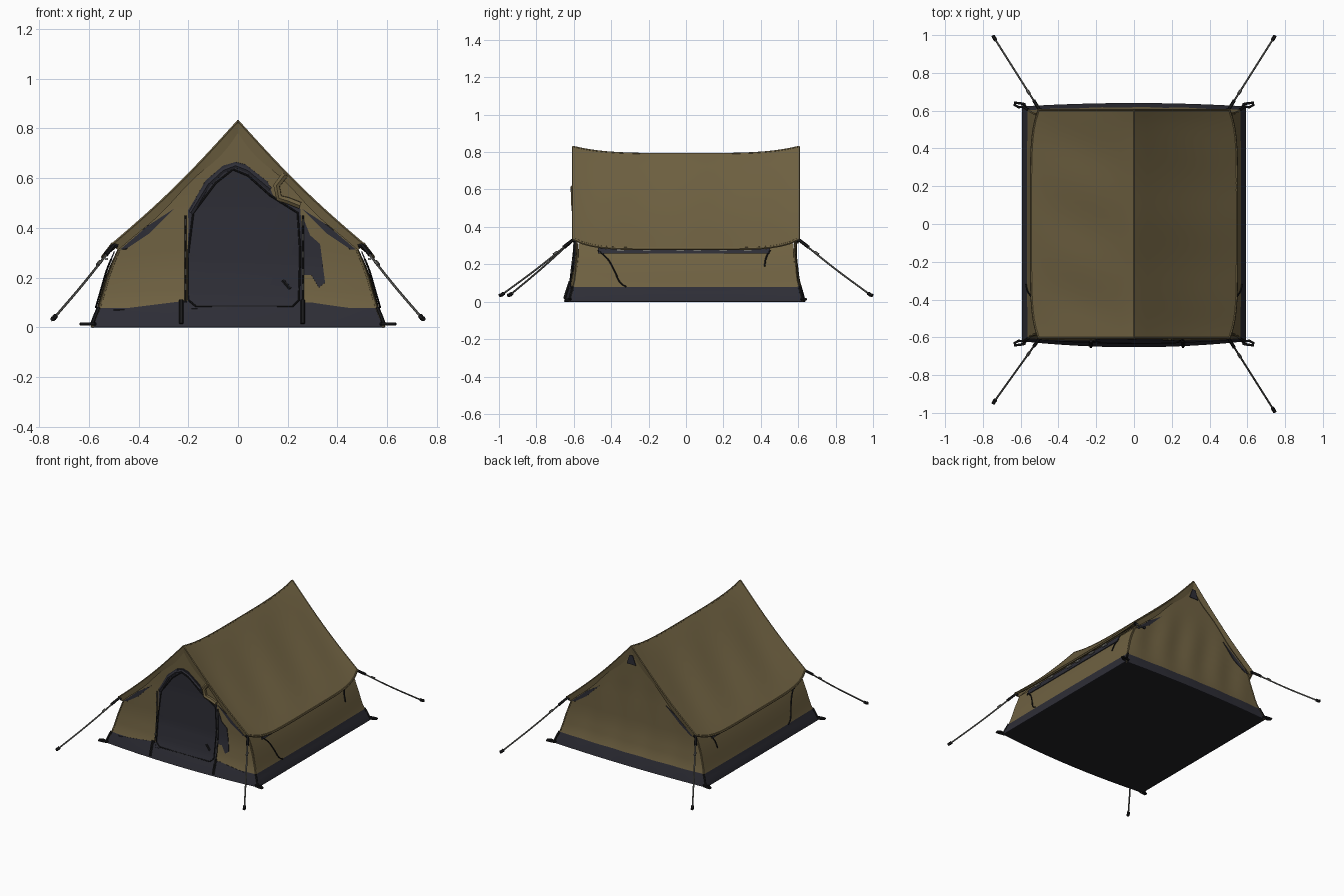
import bpy, bmesh, math
from mathutils import Vector

if "Cube" in bpy.data.objects:
    bpy.data.objects.remove(bpy.data.objects["Cube"])


def mat(name, c):
    m = bpy.data.materials.new(name)
    m.diffuse_color = (*c, 1)
    m.use_nodes = True
    m.node_tree.nodes["Principled BSDF"].inputs["Base Color"].default_value = m.diffuse_color
    return m


OLIVE = mat("olive_canvas", (0.160, 0.121, 0.054))
DARK = mat("dark_groundsheet", (0.027, 0.027, 0.037))
BLACK = mat("black_webbing", (0.010, 0.010, 0.011))
UNDER = mat("floor_black", (0.016, 0.016, 0.018))
GREY = mat("grey_cord", (0.13, 0.13, 0.12))
PALE = mat("pale_toggle", (0.42, 0.42, 0.40))


def lerp(tab, z):
    for (a, p), (b, q) in zip(tab, tab[1:]):
        if z <= b:
            return p + (q - p) * (z - a) / (b - a)
    return tab[-1][1]


def half_width(z):
    return lerp([(0, .59), (.02, .585), (.08, .56), (.14, .542), (.22, .52), (.31, .483),
                 (.45, .362), (.6, .212), (.785, .015)], z)


def depth(x, z, side):
    d = lerp([(0, .622), (.05, .61), (.12, .59), (.25, .578), (.5, .586), (.8, .597)], z)
    bulge = (.028 if side < 0 else .016) * max(0, 1 - (x / .56) ** 2) * max(0, 1 - z / .5)
    folds = .004 * math.sin(x * 28 + z * 5) * math.sin(min(1, z / .6) * math.pi) if side > 0 else 0
    return d + bulge + folds


def roof(u, v):
    a, c = abs(u), v ** 6
    zr, ze = .79 + .038 * v ** 4, .283 + .052 * c
    z = zr + (ze - zr) * a - .02 * math.sin(math.pi * a)
    z += .005 * math.sin(a * math.pi) * math.sin(v * 9 + u * 3) * (1 - c)
    return Vector((u * (.543 - .04 * c), .603 * v, z))


def finish(name, bm, mats, rule=None, thick=0):
    me = bpy.data.meshes.new(name)
    if rule:
        for f in bm.faces:
            f.material_index = rule(f.calc_center_median())
    bm.to_mesh(me)
    bm.free()
    for m in mats:
        me.materials.append(m)
    ob = bpy.data.objects.new(name, me)
    bpy.context.collection.objects.link(ob)
    if thick:
        s = ob.modifiers.new("cloth", 'SOLIDIFY')
        s.thickness, s.offset = thick, 0
    return ob


def grid(name, f, us, vs, mats, rule=None, thick=.005):
    bm = bmesh.new()
    rows = [[bm.verts.new(f(u, v)) for u in us] for v in vs]
    for r, q in zip(rows, rows[1:]):
        for i in range(len(us) - 1):
            bm.faces.new((r[i], r[i + 1], q[i + 1], q[i]))
    return finish(name, bm, mats, rule, thick)


def span(a, b, n):
    return [a + (b - a) * i / n for i in range(n + 1)]


def plate(name, pts, m, side=-1, off=.006):
    """Flat outline draped on an end wall."""
    bm = bmesh.new()
    bm.faces.new([bm.verts.new((x, 0, z)) for x, z in pts])
    for n, co in [((0, 0, 1), t) for t in span(.02, .8, 26)] + [((1, 0, 0), t) for t in span(-.5, .5, 20)]:
        bmesh.ops.bisect_plane(bm, geom=bm.verts[:] + bm.edges[:] + bm.faces[:],
                               plane_co=Vector(n) * co, plane_no=n)
    bmesh.ops.triangulate(bm, faces=bm.faces[:])
    for v in bm.verts:
        v.co.y = side * (depth(v.co.x, v.co.z, side) + off)
    return finish(name, bm, [m], None, .004)


def tube(name, pts, r, m, closed=False, smooth=False):
    cu = bpy.data.curves.new(name, 'CURVE')
    cu.dimensions, cu.bevel_depth, cu.bevel_resolution, cu.use_fill_caps = '3D', r, 1, True
    sp = cu.splines.new('BEZIER' if smooth else 'POLY')
    pool = sp.bezier_points if smooth else sp.points
    pool.add(len(pts) - 1)
    for p, c in zip(pool, pts):
        p.co = c if smooth else (*c, 1)
        if smooth:
            p.handle_left_type = p.handle_right_type = 'AUTO'
    sp.resolution_u, sp.use_cyclic_u = 5, closed
    cu.materials.append(m)
    ob = bpy.data.objects.new(name, cu)
    bpy.context.collection.objects.link(ob)
    return ob


def wall_tube(name, pts, r, m, side=-1, off=.008, closed=False):
    return tube(name, [(x, side * (depth(x, z, side) + off), z) for x, z in pts], r, m, closed)


def box(name, c, size, m):
    bm = bmesh.new()
    bmesh.ops.create_cube(bm, size=1)
    for v in bm.verts:
        v.co = Vector(c) + Vector([a * b for a, b in zip(v.co, size)])
    return finish(name, bm, [m])


# roof canopy with hems
grid("roof_canopy", roof, span(-1, 1, 32), span(-1, 1, 32), [OLIVE], None, .009)
tube("ridge_seam", [roof(0, v) for v in span(-1, 1, 20)], .006, OLIVE)

# end walls and side walls, dark below the splash line
band = lambda c: int(c.z < .078)
low = [0, .02, .045, .078, .11, .15, .2, .25, .31]
for side, name in ((-1, "front_wall"), (1, "back_wall")):
    grid(name, lambda u, z: (u * half_width(z), side * depth(u * half_width(z), z, side), z),
         span(-1, 1, 40), low + span(.36, .785, 9), [OLIVE, DARK], band)
    # hanging gable flaps under the roof edge
    for s in (-1, 1):
        def flap(a, t):
            p = roof(s * a, side)
            drop = .045 + .018 * math.sin(a * 11) * (1 - a)
            return (p.x * (1 - .04 * t), p.y + side * .002 - side * .008 * t, p.z - drop * t * (1 - .45 * a))
        grid("gable_flap", flap, span(0, 1, 24), span(0, 1, 2), [OLIVE])
        tube("gable_hem", [roof(s * a, side) for a in span(0, 1, 20)], .006, OLIVE)
        # shaded gap below the flap
        plate("gable_gap", [(s * .26, .475), (s * .36, .41), (s * .475, .312), (s * .45, .315),
                            (s * .36, .375)], DARK, side, .005)
        wall_tube("corner_seam", [(s * (half_width(z) - .004), z) for z in low], .006, OLIVE, side, 0)
for s in (-1, 1):
    grid("side_wall", lambda u, z: (s * (half_width(z) + .006 * (1 - u * u) * math.sin(z * 10)),
                                    u * depth(.56, z, 1), z),
         span(-1, 1, 24), low, [OLIVE, DARK], band)
    tube("eave_hem", [roof(s, v) for v in span(-1, 1, 24)], .008, OLIVE)
    # side vent strip, toggles and hanging cords
    grid("side_vent", lambda y, z: (s * (half_width(z) + .012), y, z), span(-.47, .45, 12),
         [.258, .28, .305], [DARK])
    for y in (-.35, -.21, -.03, .06, .2, .33):
        box("vent_toggle", (s * .528, y, .275), (.012, .045, .008), PALE)
    for path in ([(-.47, .275), (-.42, .23), (-.38, .16), (-.35, .10), (-.32, .08)],
                 [(.45, .275), (.43, .24), (.42, .19)]):
        tube("side_cord", [(s * (half_width(z) + .012), y, z) for y, z in path], .004, BLACK, smooth=True)

# floor following the wall bases
bm = bmesh.new()
xs = span(-.59, .59, 20)
bm.faces.new([bm.verts.new((x, depth(x, 0, 1), .003)) for x in xs] +
             [bm.verts.new((x, -depth(x, 0, -1), .003)) for x in reversed(xs)])
finish("floor", bm, [UNDER], None, .005)

# front door, its hood, border and rolled-back flap
plate("door_panel", [(-.2, .075), (.255, .075), (.265, .3), (.25, .478), (.185, .5), (.14, .53),
                     (.12, .585), (.03, .655), (-.01, .665), (-.06, .65), (-.13, .59), (-.2, .47)], DARK)
wall_tube("door_border", [(-.17, .085), (.22, .085), (.245, .11), (.25, .3), (.24, .46), (.13, .53),
                          (.04, .61), (-.02, .635), (-.09, .58), (-.18, .46), (-.2, .3), (-.2, .11)],
          .004, BLACK, closed=True)
wall_tube("door_hood", [(-.19, .46), (-.12, .575), (-.06, .63), (-.01, .65), (.04, .63), (.13, .555)],
          .011, DARK)
wall_tube("rolled_flap", [(.19, .615), (.155, .57), (.165, .52), (.2, .51), (.25, .49)], .015, OLIVE, off=.012)
plate("side_pocket", [(.262, .44), (.29, .37), (.33, .335), (.35, .18), (.325, .16), (.295, .21),
                      (.262, .21)], DARK)
plate("door_sill", [(-.5, .07), (.5, .07), (.3, .098), (-.22, .105)], DARK, off=.004)
wall_tube("zip_pull", [(.18, .19), (.21, .155)], .007, BLACK)
for x in (-.212, .262):
    wall_tube("door_zip", [(x, z) for z in span(.1, .45, 8)], .004, BLACK)
    for z in (.15, .21, .28, .35, .41):
        wall_tube("zip_tooth", [(x, z), (x, z + .025)], .004, GREY, off=.012)
    wall_tube("base_strap", [(x * 1.03 - .01, z) for z in (.015, .05, .11)], .009, BLACK)

# back vent near the peak
plate("back_vent", [(-.035, .70), (.035, .70), (.012, .765), (-.012, .765)], DARK, 1, .012)

# guy lines, eave tabs, pegs and corner loops
for sx in (-1, 1):
    for sy in (-1, 1):
        ey = .94 if (sx, sy) == (-1, -1) else .985
        a, b = Vector((sx * .5, sy * .605, .33)), Vector((sx * .74, sy * ey, .037))
        mid = a.lerp(b, .5) - Vector((0, 0, .006))
        tube("guy_line", [a, mid, b], .005, GREY, smooth=True)
        tube("eave_tab", [(sx * .485, sy * .6, .325), a, a.lerp(b, .13)], .009, BLACK)
        tube("line_slider", [a.lerp(b, .22), a.lerp(b, .27)], .008, GREY)
        tube("guy_peg", [a.lerp(b, .97), b, b + Vector((sx * .006, sy * .012, -.004))], .010, BLACK)
        c = Vector((sx * .61, sy * .63, .013))
        tube("corner_loop", [c + Vector((sx * p, sy * q, 0)) for p, q in
                             ((-.035, -.005), (0, -.012), (.022, 0), (.02, .012), (0, .01), (-.03, .005))],
             .007, BLACK, closed=True)
        tube("corner_strap", [(sx * half_width(z), sy * (depth(.56, z, sy) + .003), z)
                              for z in (.012, .04, .08)], .008, BLACK)

# bake modifiers and curves, then shade
bpy.ops.object.select_all(action='SELECT')
bpy.context.view_layer.objects.active = bpy.data.objects["floor"]
bpy.ops.object.convert(target='MESH')
bpy.ops.object.shade_smooth_by_angle(angle=math.radians(40))
